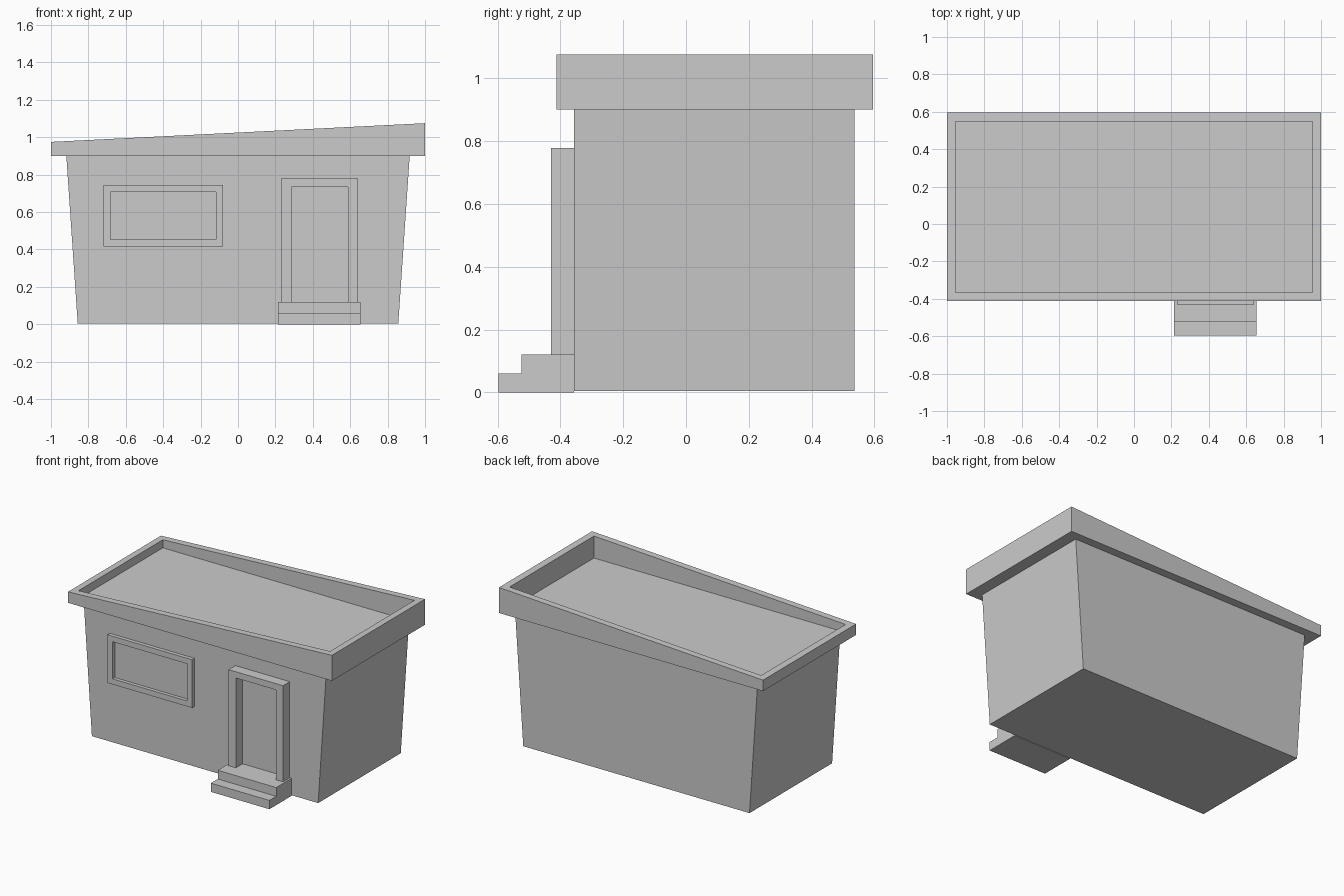
import bpy, bmesh

if "Cube" in bpy.data.objects:
    bpy.data.objects.remove(bpy.data.objects["Cube"])


def finish(name, bm):
    bmesh.ops.recalc_face_normals(bm, faces=bm.faces)
    mesh = bpy.data.meshes.new(name)
    bm.to_mesh(mesh)
    bm.free()
    obj = bpy.data.objects.new(name, mesh)
    bpy.context.collection.objects.link(obj)
    return obj


def prism(profile, axis, start, end):
    """Extrude a 2D profile along x (profile is y,z) or along y (profile is x,z)."""
    bm = bmesh.new()
    place = (lambda p: (start, *p)) if axis == 0 else (lambda p: (p[0], start, p[1]))
    face = bm.faces.new([bm.verts.new(place(p)) for p in profile])
    new = bmesh.ops.extrude_face_region(bm, geom=[face])["geom"]
    for v in new:
        if isinstance(v, bmesh.types.BMVert):
            v.co[axis] = end
    bmesh.ops.recalc_face_normals(bm, faces=bm.faces)
    bm.normal_update()
    return bm


def recess(bm, face, rim, axis, level):
    """Inset a face by the rim width and sink its middle to a level."""
    bmesh.ops.inset_region(bm, faces=[face], thickness=rim, use_even_offset=True)
    new = bmesh.ops.extrude_face_region(bm, geom=[face])["geom"]
    for v in new:
        if isinstance(v, bmesh.types.BMVert):
            v.co[axis] = level
    if face.is_valid:
        bmesh.ops.delete(bm, geom=[face], context='FACES_ONLY')


WALL = -0.357

# Walls flaring outwards to the sides
finish("walls", prism([(-0.857, 0.004), (0.857, 0.004), (0.918, 0.902), (-0.918, 0.902)],
                      1, WALL, 0.537))

# Sloping parapet roof with a flat sunken deck
roof = prism([(-1, 0.9), (1, 0.9), (1, 1.075), (-1, 0.975)], 1, -0.412, 0.595)
top = max(roof.faces, key=lambda f: f.normal.z)
recess(roof, top, 0.047, 2, 0.922)
finish("roof", roof)

# Window frame with a sunken pane
window = prism([(-0.72, 0.415), (-0.08, 0.415), (-0.08, 0.745), (-0.72, 0.745)],
               1, -0.383, WALL)
front = min(window.faces, key=lambda f: f.normal.y)
recess(window, front, 0.038, 1, WALL - 0.002)
finish("window", window)

# Door surround, open at the step
finish("door_frame", prism([(0.23, 0.12), (0.285, 0.12), (0.285, 0.735), (0.588, 0.735),
                            (0.588, 0.12), (0.642, 0.12), (0.642, 0.778), (0.23, 0.778)],
                           1, -0.43, WALL))

# Two entrance steps
finish("steps", prism([(WALL, 0), (-0.597, 0), (-0.597, 0.06), (-0.523, 0.06),
                       (-0.523, 0.12), (WALL, 0.12)], 0, 0.213, 0.656))
